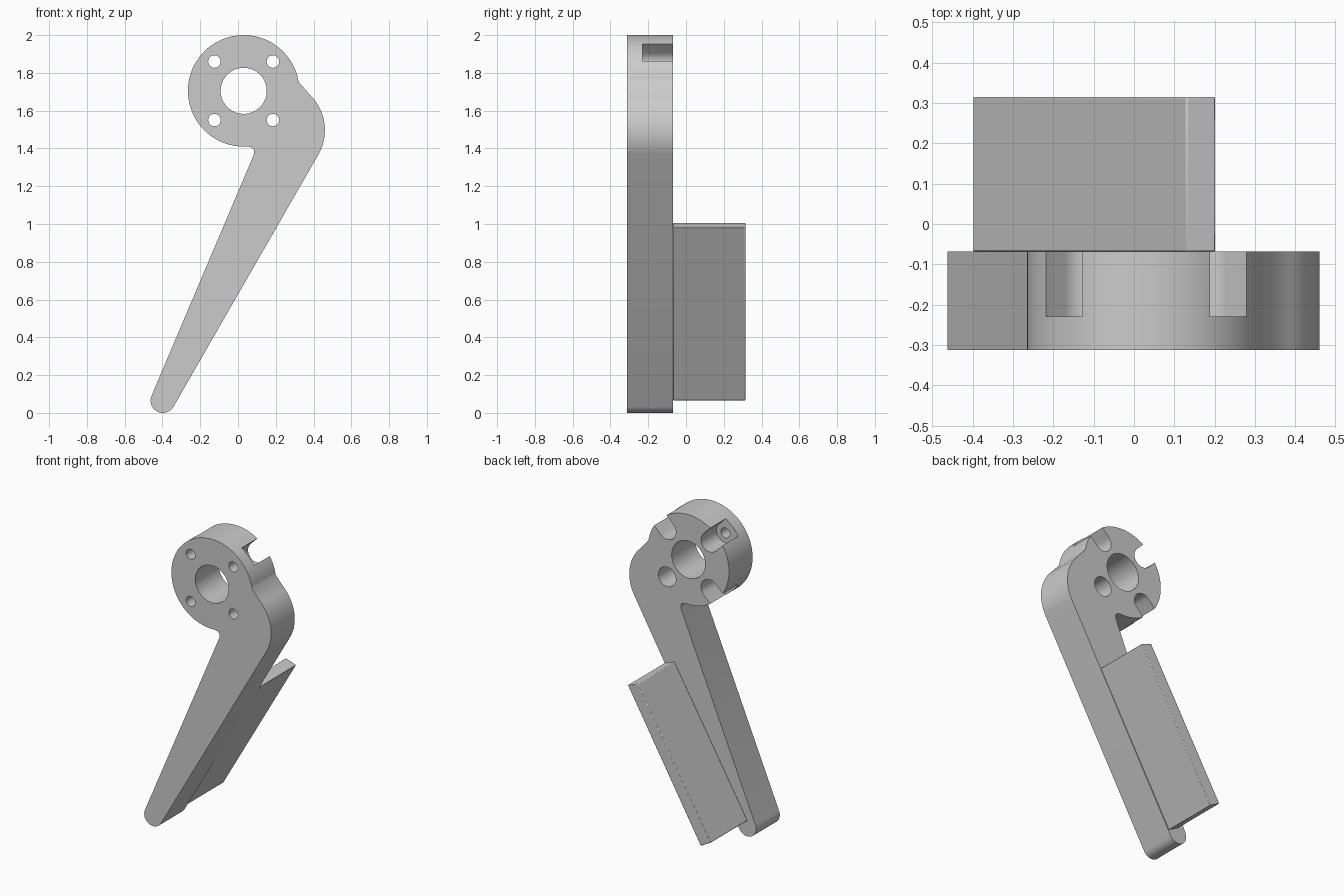
import bpy, bmesh
from math import sin, cos, pi, radians

if "Cube" in bpy.data.objects:
    bpy.data.objects.remove(bpy.data.objects["Cube"])

FRONT, BACK, DEEP = -0.313, -0.068, 0.315
RING, RING_R = (0.03, 1.705), 0.295


def arc(c, r, a0, a1, n):
    pts = []
    for i in range(n + 1):
        a = radians(a0 + (a1 - a0) * i / n)
        pts.append((c[0] + r * cos(a), c[1] + r * sin(a)))
    return pts


def extrude(name, pts, y0, y1):
    """Prism from an outline in the XZ plane."""
    bm = bmesh.new()
    face = bm.faces.new([bm.verts.new((x, y0, z)) for x, z in pts])
    new = bmesh.ops.extrude_face_region(bm, geom=[face])["geom"]
    verts = [g for g in new if isinstance(g, bmesh.types.BMVert)]
    bmesh.ops.translate(bm, verts=verts, vec=(0, y1 - y0, 0))
    bmesh.ops.recalc_face_normals(bm, faces=bm.faces[:])
    me = bpy.data.meshes.new(name)
    bm.to_mesh(me)
    bm.free()
    ob = bpy.data.objects.new(name, me)
    bpy.context.collection.objects.link(ob)
    return ob


def activate(ob):
    bpy.ops.object.select_all(action='DESELECT')
    ob.select_set(True)
    bpy.context.view_layer.objects.active = ob


def cut(ob, pts, y0, y1):
    cutter = extrude("cutter", pts, y0, y1)
    cutter.hide_render = True
    mod = ob.modifiers.new("cut", 'BOOLEAN')
    mod.operation, mod.solver, mod.object = 'DIFFERENCE', 'EXACT', cutter
    activate(ob)
    bpy.ops.object.modifier_apply(modifier=mod.name)
    bpy.data.objects.remove(cutter, do_unlink=True)


# Lever arm: ring head, elbow bulge and tapered leg in one outline
outline = (arc(RING, RING_R, 9, 274, 72)
           + [(0.074, 1.405), (0.086, 1.39), (0.083, 1.365)]
           + arc((-0.398, 0.065), 0.065, 157, 330, 20)
           + arc((0.2, 1.497), 0.26, -30, 45, 24))
arm = extrude("lever_arm", outline, FRONT, BACK)

# Shaft hole
cut(arm, arc(RING, 0.122, 0, 352.5, 47), -0.5, 0.2)

# Four screw holes with head pockets at the back; three open outwards
for quadrant in range(4):
    a = 45 + 90 * quadrant
    d = radians(a)
    c = (RING[0] + 0.219 * cos(d), RING[1] + 0.219 * sin(d))
    cut(arm, arc(c, 0.033, 0, 345, 23), -0.5, 0.2)
    if quadrant < 3:
        far = (c[0] + 0.25 * cos(d), c[1] + 0.25 * sin(d))
        side = (-0.064 * sin(d), 0.064 * cos(d))
        pocket = arc(c, 0.064, a + 90, a + 270, 16) + [
            (far[0] - side[0], far[1] - side[1]),
            (far[0] + side[0], far[1] + side[1])]
    else:
        pocket = arc(c, 0.064, 0, 348.75, 31)
    cut(arm, pocket, -0.23, 0.2)

# Paddle plate, flush with the outer edge of the leg
plate = extrude("paddle_plate", [(-0.327, 0.065), (0.203, 0.98),
                                 (0.130, 1.006), (-0.4, 0.105)], BACK, DEEP)
bev = plate.modifiers.new("bevel", 'BEVEL')
bev.width, bev.segments = 0.004, 2

for ob in (arm, plate):
    activate(ob)
    bpy.ops.object.shade_smooth_by_angle(angle=radians(35))
